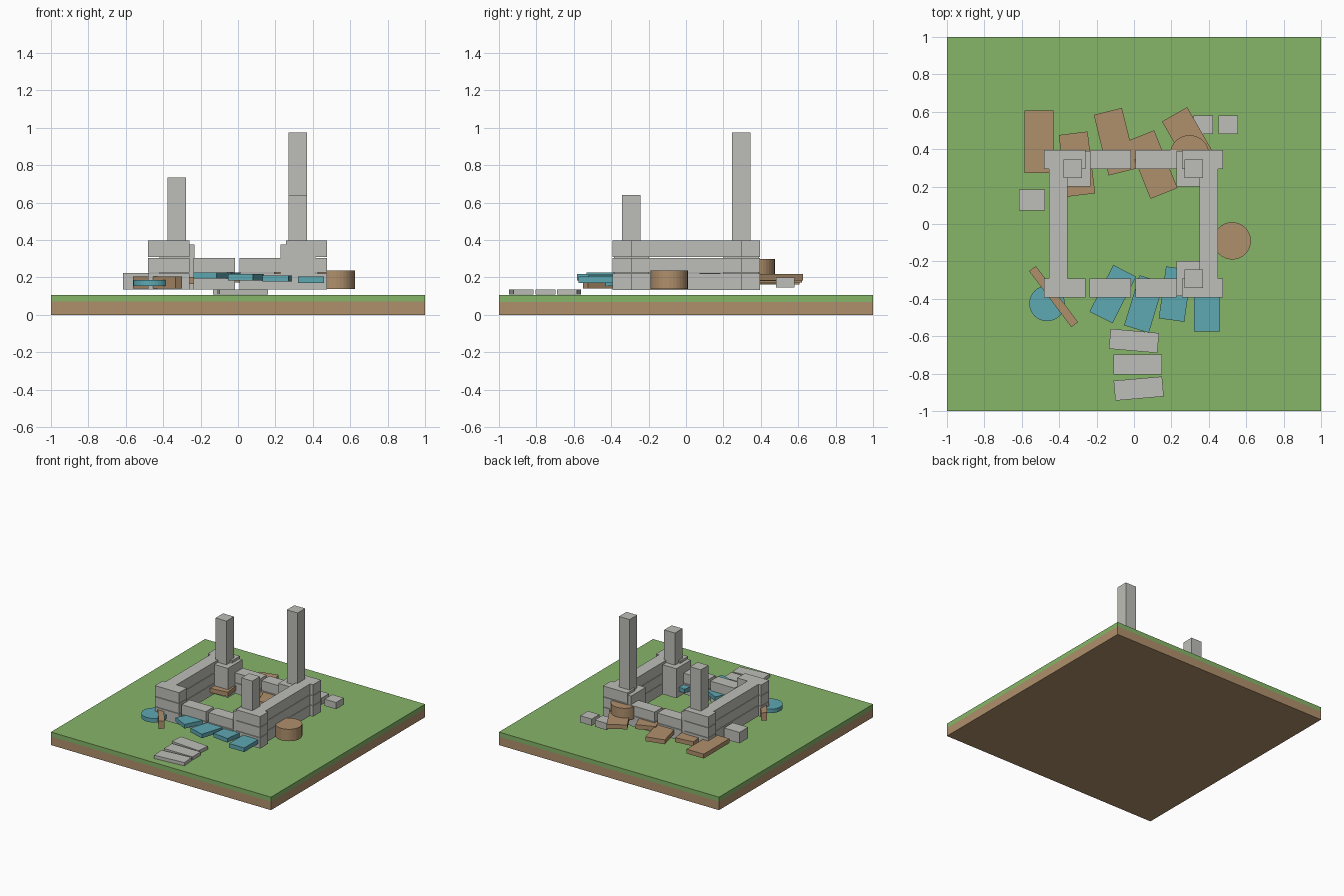
import bpy, bmesh, math
from mathutils import Matrix

if "Cube" in bpy.data.objects:
    bpy.data.objects.remove(bpy.data.objects["Cube"])


def material(name, rgb):
    lin = [((c / 255 + 0.055) / 1.055) ** 2.4 for c in rgb]
    m = bpy.data.materials.new(name)
    m.diffuse_color = (*lin, 1)
    m.use_nodes = True
    m.node_tree.nodes["Principled BSDF"].inputs["Base Color"].default_value = m.diffuse_color
    return m


GRASS = material("grass green", (134, 181, 104))
EARTH = material("earth brown", (176, 144, 108))
STONE = material("stone grey", (190, 190, 184))
TEAL = material("teal tile", (94, 168, 178))


def finish(name, bm, mat):
    me = bpy.data.meshes.new(name)
    bm.to_mesh(me)
    bm.free()
    me.materials.append(mat)
    ob = bpy.data.objects.new(name, me)
    bpy.context.collection.objects.link(ob)
    return ob


def box(name, mat, x, y, z0, z1, sx, sy, rot=0):
    """Box centred at x, y, between z0 and z1, turned about z."""
    bm = bmesh.new()
    bmesh.ops.create_cube(bm, size=1, matrix=Matrix.Diagonal((sx, sy, z1 - z0, 1)))
    ob = finish(name, bm, mat)
    ob.location = (x, y, (z0 + z1) / 2)
    ob.rotation_euler.z = math.radians(rot)
    return ob


def disc(name, mat, x, y, z0, z1, r):
    bm = bmesh.new()
    bmesh.ops.create_cone(bm, cap_ends=True, segments=32, radius1=r, radius2=r, depth=z1 - z0)
    ob = finish(name, bm, mat)
    ob.location = (x, y, (z0 + z1) / 2)
    return ob


# ground slab
box("earth_slab", EARTH, 0, 0, 0, 0.07, 2, 2)
box("grass_layer", GRASS, 0, 0, 0.07, 0.107, 2, 2)

# ruined walls: three courses, middles of front and back one course lower
courses = [(0.134, 0.221), (0.225, 0.305), (0.309, 0.396)]
for i, (z0, z1) in enumerate(courses):
    for side, y in (("front", -0.342), ("back", 0.345)):
        for x in (-0.37, -0.127, 0.118, 0.366):
            if i == 2 and abs(x) < 0.2:
                continue
            box(f"{side}_wall_block", STONE, x, y, z0, z1, 0.22, 0.103)
    for side, x in (("left", -0.405), ("right", 0.4)):
        box(f"{side}_wall_course", STONE, x, 0, z0, z1, 0.1, 0.6)

# pillars on square plinths
for x, y, top in ((-0.327, 0.295, 0.735), (0.32, 0.295, 0.975), (0.32, -0.292, 0.64)):
    box("pillar_plinth", STONE, x, y, 0.134, 0.376, 0.188, 0.188)
    box("pillar", STONE, x, y, 0.376, top, 0.098, 0.098)

# stepping stones and loose blocks
for x, y, r in ((0, -0.625, -5), (0.02, -0.752, 0), (0.025, -0.88, 5)):
    box("stepping_stone", STONE, x, y, 0.109, 0.136, 0.26, 0.107, r)
box("loose_block", STONE, -0.545, 0.128, 0.134, 0.224, 0.14, 0.113)
for x in (0.37, 0.503):
    box("small_loose_block", STONE, x, 0.53, 0.145, 0.2, 0.105, 0.1)

# teal tiles along the front
for x, y, z, r in ((-0.113, -0.375, 0.193, -27), (0.054, -0.428, 0.184, -17),
                   (0.22, -0.375, 0.177, -8), (0.39, -0.435, 0.17, 0)):
    box("teal_tile", TEAL, x, y, z, z + 0.034, 0.138, 0.28, r)
disc("teal_disc", TEAL, -0.465, -0.425, 0.153, 0.186, 0.095)

# brown boards along the back
for x, y, z, r in ((-0.508, 0.44, 0.163, 0), (-0.305, 0.32, 0.165, 7), (-0.1, 0.44, 0.172, 14),
                   (0.098, 0.318, 0.18, 22), (0.3, 0.442, 0.183, 30)):
    box("brown_board", EARTH, x, y, z, z + 0.036, 0.155, 0.333, r)
box("leaning_plank", EARTH, -0.43, -0.388, 0.14, 0.205, 0.045, 0.375, 37)

# log stumps
disc("side_stump", EARTH, 0.525, -0.09, 0.138, 0.236, 0.1)
disc("back_stump", EARTH, 0.297, 0.37, 0.2, 0.298, 0.105)
